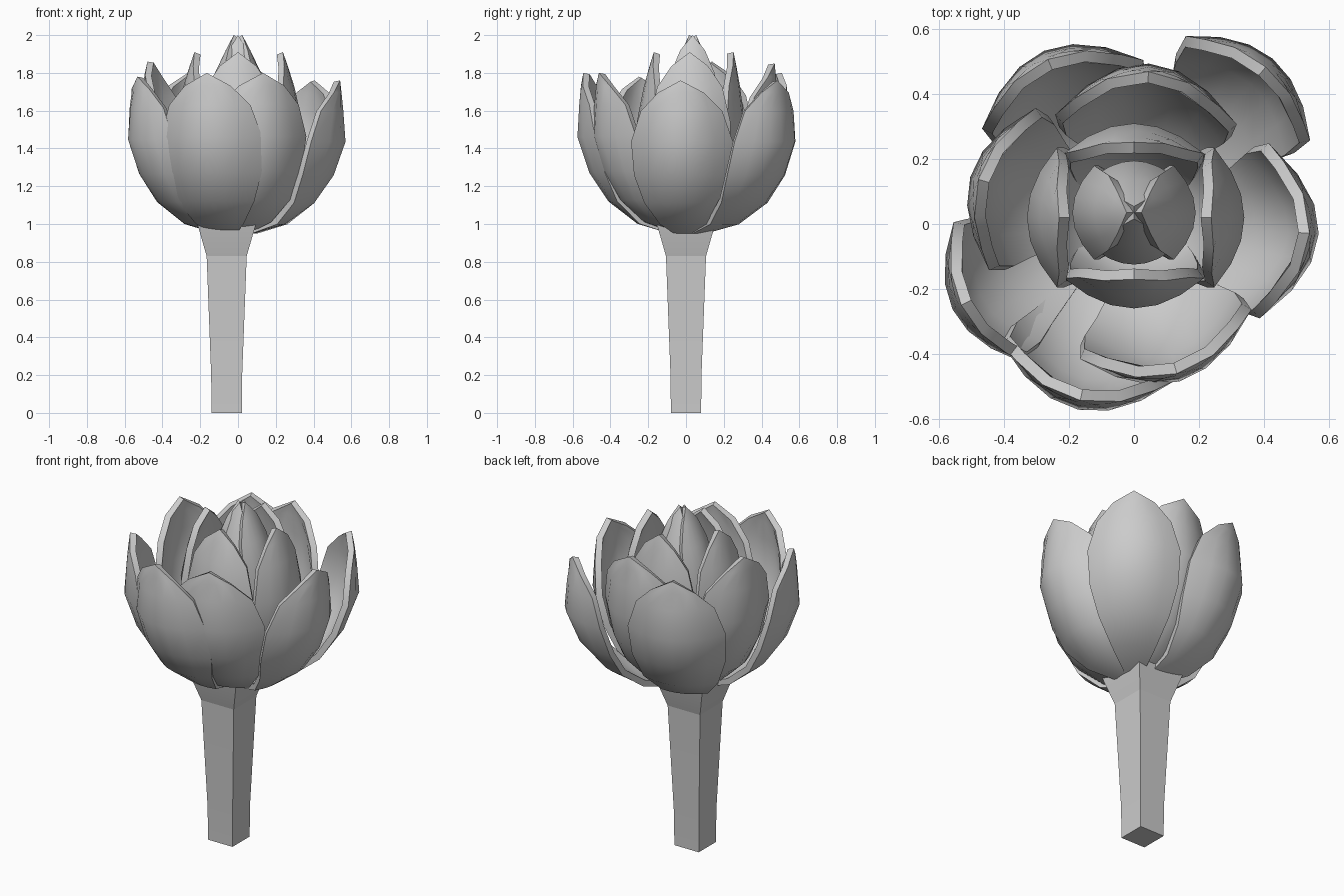
import bpy, bmesh
from math import cos, sin, radians

if "Cube" in bpy.data.objects:
    bpy.data.objects.remove(bpy.data.objects["Cube"])

# height fraction, radius fraction, width fraction up a petal
OUTER = [(0, .15, .22), (.06, .44, .47), (.2, .71, .76), (.38, .89, .95),
         (.6, 1, 1), (.8, None, .8), (.92, None, .45), (1, None, 0)]
INNER = [(0, .15, .6), (.06, .5, .75), (.2, .76, .92), (.38, .93, 1),
         (.6, 1, 1), (.8, None, .8), (.92, None, .45), (1, None, 0)]
COLS = 6


def finish(bm, name, angle):
    me = bpy.data.meshes.new(name)
    bm.to_mesh(me)
    bm.free()
    ob = bpy.data.objects.new(name, me)
    bpy.context.collection.objects.link(ob)
    bpy.ops.object.select_all(action='DESELECT')
    ob.select_set(True)
    bpy.context.view_layer.objects.active = ob
    if name != "stem":
        mod = ob.modifiers.new("thickness", 'SOLIDIFY')
        mod.thickness = .035
        mod.offset = -1
        bpy.ops.object.convert(target='MESH')
    bpy.ops.object.shade_smooth_by_angle(angle=radians(angle))


def petal(name, az, radius, tip, z0, z1, half, curl, rows=OUTER, cx=0, cy=0):
    """Spoon-shaped petal; tip is the radius fraction at its point."""
    bm = bmesh.new()
    a = radians(az)
    grid = []
    for f, rf, wf in rows:
        if rf is None:
            rf = 1 - (1 - tip) * ((f - .6) / .4) ** 1.3
        row = []
        for j in range(COLS + 1):
            w = half * wf * (2 * j / COLS - 1)
            r = radius * rf - curl * w * w
            row.append(bm.verts.new((cx + r * cos(a) - w * sin(a),
                                     cy + r * sin(a) + w * cos(a),
                                     z0 + (z1 - z0) * f)))
        grid.append(row)
    for lo, hi in zip(grid, grid[1:]):
        for j in range(COLS):
            bm.faces.new((lo[j], lo[j + 1], hi[j + 1], hi[j]))
    bmesh.ops.remove_doubles(bm, verts=bm.verts, dist=.0005)
    finish(bm, name, 35)


# square flaring stem
bm = bmesh.new()
rings = []
for z, h in [(0, .08), (.2, .082), (.83, .106), (1.0, .155), (1.03, .16)]:
    rings.append([bm.verts.new((-.06 + sx * h, sy * h, z))
                  for sx, sy in ((-1, -1), (1, -1), (1, 1), (-1, 1))])
for lo, hi in zip(rings, rings[1:]):
    for i in range(4):
        k = (i + 1) % 4
        bm.faces.new((lo[i], lo[k], hi[k], hi[i]))
bm.faces.new(rings[0][::-1])
bm.faces.new(rings[-1])
finish(bm, "stem", 10)

# outer petals: azimuth, radius, tip height, half width, curl, centre shift
for i, (az, r, z, h, c, cx) in enumerate([(50, .665, 1.76, .25, 1.9, 0),
                                          (113, .58, 1.80, .27, 2, -.05),
                                          (206, .6, 1.78, .24, 2.1, -.02),
                                          (258, .585, 1.80, .275, 2, -.05),
                                          (357, .57, 1.76, .27, 2.3, 0)]):
    petal(f"outer_petal_{i + 1}", az, r, .95, .95, z, h, c, OUTER, cx)

# second row of outer petals
for i, (az, r, z, h, c, cx) in enumerate([(87, .495, 1.85, .28, 2.2, .02),
                                          (164, .525, 1.86, .26, 2, 0),
                                          (286, .505, 1.80, .275, 2, 0)]):
    petal(f"second_petal_{i + 1}", az, r, .95, .96, z, h, c, OUTER, cx)

# middle petals
for i, (az, r, tip) in enumerate([(0, .34, .7), (90, .29, .8),
                                  (180, .33, .7), (270, .28, .68)]):
    petal(f"middle_petal_{i + 1}", az, r, tip, .99, 1.91, .215, 2, INNER, 0, .02)

# closed centre bud, side petals overlapping the front and back ones
for i, (r, h) in enumerate([(.19, .145), (.16, .11)] * 2):
    petal(f"bud_petal_{i + 1}", 90 * i, r, .12, 1.0, 2.0, h, 3.2,
          INNER, 0, .035)
